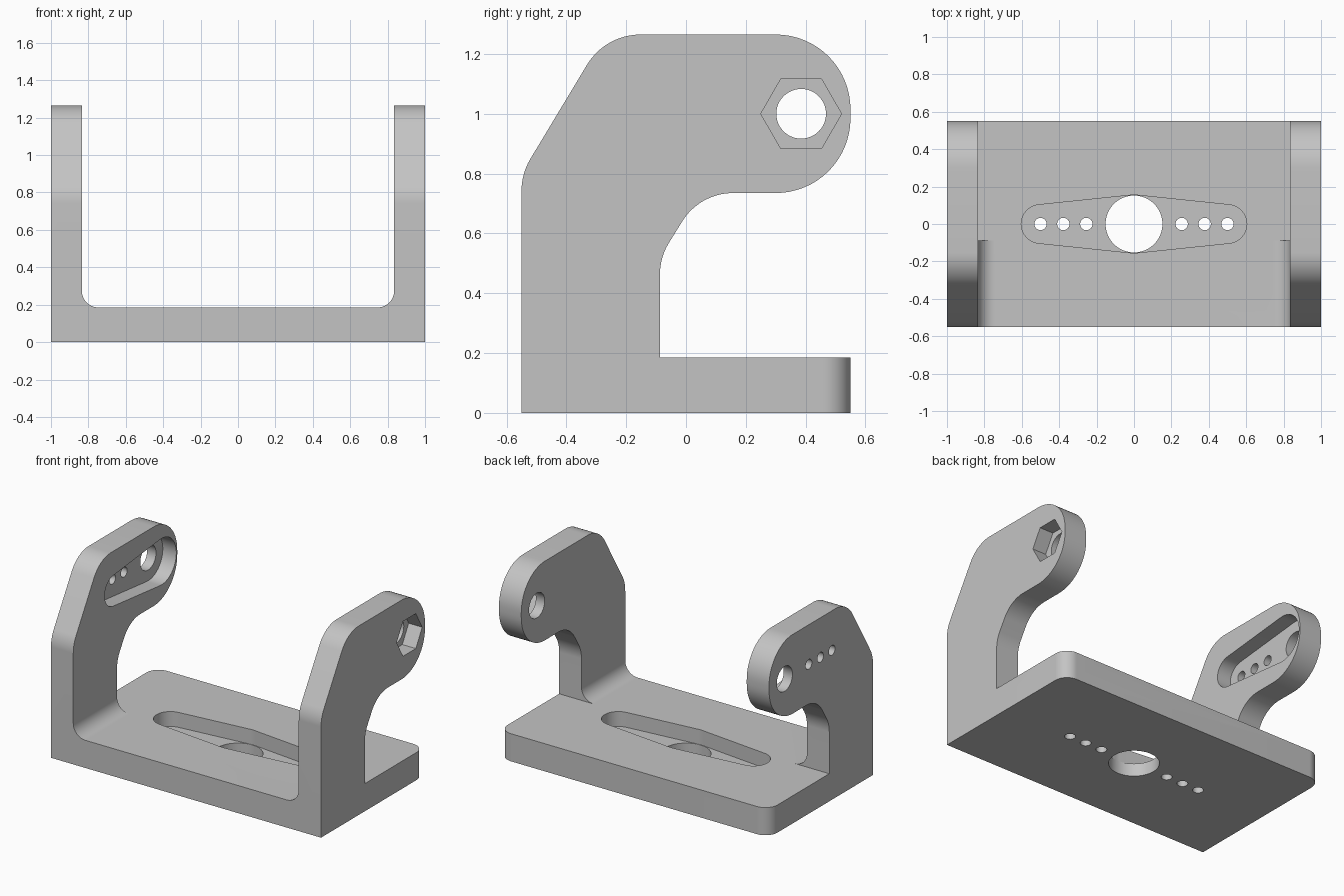
import bpy, bmesh
from math import sin, cos, acos, pi, tan, radians
from mathutils import Vector

if "Cube" in bpy.data.objects:
    bpy.data.objects.remove(bpy.data.objects["Cube"])

PLACE = {'x': lambda u, v, t: (t, u, v),
         'y': lambda u, v, t: (u, t, v),
         'z': lambda u, v, t: (u, v, t)}


def prism(name, pts, axis, a, b):
    """Extrude a 2D outline along an axis from a to b."""
    bm = bmesh.new()
    lo = [bm.verts.new(PLACE[axis](u, v, a)) for u, v in pts]
    hi = [bm.verts.new(PLACE[axis](u, v, b)) for u, v in pts]
    bm.faces.new(lo)
    bm.faces.new(hi)
    n = len(pts)
    for i in range(n):
        j = (i + 1) % n
        bm.faces.new((lo[i], lo[j], hi[j], hi[i]))
    bmesh.ops.recalc_face_normals(bm, faces=bm.faces)
    me = bpy.data.meshes.new(name)
    bm.to_mesh(me)
    bm.free()
    ob = bpy.data.objects.new(name, me)
    bpy.context.collection.objects.link(ob)
    return ob


def arc(cx, cy, r, a0, a1, n):
    return [(cx + r * cos(a0 + (a1 - a0) * i / n),
             cy + r * sin(a0 + (a1 - a0) * i / n)) for i in range(n + 1)]


def circle(cx, cy, r, n=48):
    return arc(cx, cy, r, 0, 2 * pi, n)[:-1]


def rounded(corners, n=16):
    """Outline from (u, v, radius) corners with true fillet arcs."""
    out = []
    for i, (x, y, r) in enumerate(corners):
        p = Vector((x, y))
        if r == 0:
            out.append((x, y))
            continue
        d0 = (Vector(corners[i - 1][:2]) - p).normalized()
        d1 = (Vector(corners[(i + 1) % len(corners)][:2]) - p).normalized()
        half = d0.angle(d1) / 2
        c = p + (d0 + d1).normalized() * (r / sin(half))
        s = p + d0 * (r / tan(half)) - c
        e = p + d1 * (r / tan(half)) - c
        turn = s.angle(e)
        for k in range(n + 1):
            t = k / n
            q = (s * sin((1 - t) * turn) + e * sin(t * turn)) / sin(turn)
            out.append(tuple(c + q))
    return out


def boolean(ob, cutter, op='DIFFERENCE'):
    m = ob.modifiers.new('cut', 'BOOLEAN')
    m.operation, m.solver, m.object = op, 'EXACT', cutter
    bpy.context.view_layer.objects.active = ob
    bpy.ops.object.modifier_apply(modifier=m.name)
    bpy.data.objects.remove(cutter, do_unlink=True)


# U-shaped body with filleted inner corners
T = 0.185
body = prism('bracket', rounded([
    (-1, 0, 0), (1, 0, 0), (1, 1.5, 0), (0.835, 1.5, 0), (0.835, T, 0.09),
    (-0.835, T, 0.09), (-0.835, 1.5, 0), (-1, 1.5, 0)]), 'y', -0.8, 0.8)

# Side silhouette: base, upright and forward-reaching arm
side = prism('side_profile', rounded([
    (-0.55, -0.1, 0), (0.55, -0.1, 0), (0.55, T, 0), (-0.087, T, 0),
    (-0.087, 0.52, 0.2), (0.046, 0.735, 0.2), (0.55, 0.735, 0.25),
    (0.55, 1.265, 0.25), (-0.27, 1.265, 0.21), (-0.55, 0.80, 0.21)]),
    'x', -1.2, 1.2)
boolean(body, side, 'INTERSECT')

# Rounded back corners of the base
r = 0.09
for s in (-1, 1):
    pts = arc(1 - r, 0.55 - r, r, 0, pi / 2, 16) + [(1 - r, 0.7), (1.1, 0.7), (1.1, 0.55 - r)]
    boolean(body, prism('corner_cutter', [(s * x, y) for x, y in pts], 'z', -0.1, 0.4))

# Tapered lever-shaped pockets
R, tip, reach = 0.155, 0.103, 0.5
a = acos((R - tip) / reach)
tip_arc = arc(reach, 0, tip, -a, a, 24)
double = (tip_arc + arc(0, 0, R, a, pi - a, 6) + arc(-reach, 0, tip, pi - a, pi + a, 24)
          + arc(0, 0, R, pi + a, 2 * pi - a, 6))
single = tip_arc + arc(0, 0, R, a, 2 * pi - a, 32)
PY, PZ = 0.385, 1.0
boolean(body, prism('base_pocket', double, 'z', 0.085, 0.4))
boolean(body, prism('arm_pocket', [(PY - u, PZ + v) for u, v in single], 'x', -0.935, -0.7))

# Hexagonal nut pocket on the right arm
boolean(body, prism('hex_pocket', circle(PY, PZ, 0.135, 6), 'x', 0.9, 1.2))

# Through holes: base centre, pivot in both arms, rows of small holes
boolean(body, prism('centre_hole', circle(0, 0, 0.152, 64), 'z', -0.2, 0.4))
boolean(body, prism('pivot_hole', circle(PY, PZ, 0.083), 'x', -1.2, 1.2))
for d in (0.255, 0.378, 0.5):
    for s in (-1, 1):
        boolean(body, prism('base_hole', circle(s * d, 0, 0.033, 24), 'z', -0.2, 0.4))
    boolean(body, prism('arm_hole', circle(PY - d, PZ, 0.033, 24), 'x', -1.2, -0.7))

# Single grey colour
grey = bpy.data.materials.new('grey')
grey.diffuse_color = (0.55, 0.55, 0.55, 1)
grey.use_nodes = True
grey.node_tree.nodes["Principled BSDF"].inputs["Base Color"].default_value = grey.diffuse_color
body.data.materials.clear()
body.data.materials.append(grey)
for p in body.data.polygons:
    p.material_index = 0

bpy.ops.object.select_all(action='DESELECT')
body.select_set(True)
bpy.context.view_layer.objects.active = body
bpy.ops.object.shade_smooth_by_angle(angle=radians(25))
